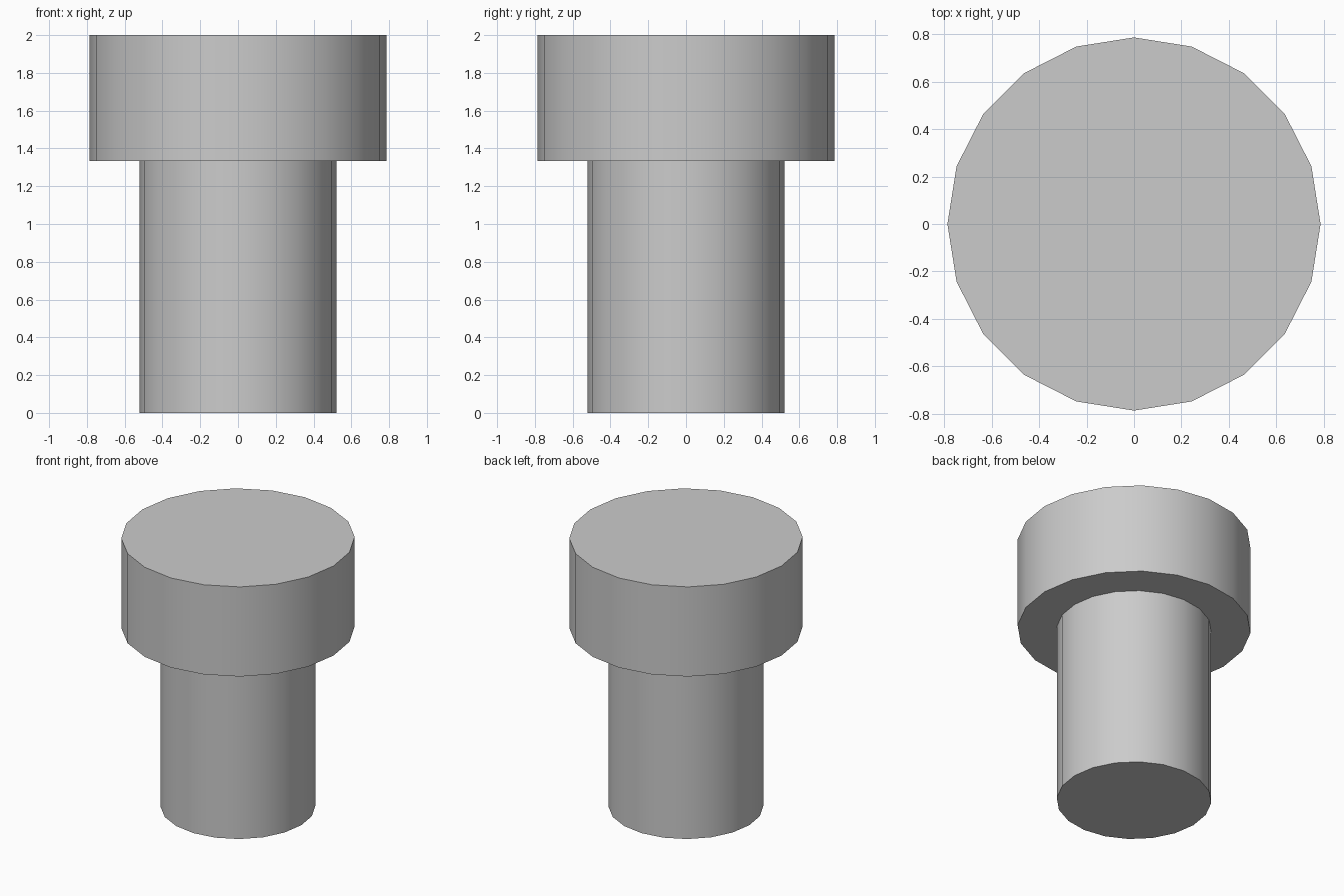
import bpy, bmesh, math

if "Cube" in bpy.data.objects:
    bpy.data.objects.remove(bpy.data.objects["Cube"])

SIDES = 20


def lathe(name, profile):
    """Revolve (radius, z) points around z and cap both ends."""
    bm = bmesh.new()
    rings = []
    for r, z in profile:
        rings.append([bm.verts.new((r * math.cos(math.tau * i / SIDES),
                                    r * math.sin(math.tau * i / SIDES), z))
                      for i in range(SIDES)])
    for low, high in zip(rings, rings[1:]):
        for i in range(SIDES):
            j = (i + 1) % SIDES
            bm.faces.new((low[i], low[j], high[j], high[i]))
    bm.faces.new(rings[0][::-1])
    bm.faces.new(rings[-1])
    bmesh.ops.recalc_face_normals(bm, faces=bm.faces)
    mesh = bpy.data.meshes.new(name)
    bm.to_mesh(mesh)
    bm.free()
    obj = bpy.data.objects.new(name, mesh)
    bpy.context.collection.objects.link(obj)
    return obj


# Bolt: narrow shank stepping out to a wide flat head
bolt = lathe("bolt", [(0.522, 0), (0.522, 1.333), (0.787, 1.333), (0.787, 2)])

# Smooth round sides, crisp rims
bpy.context.view_layer.objects.active = bolt
bolt.select_set(True)
bpy.ops.object.shade_smooth_by_angle(angle=math.radians(30))
